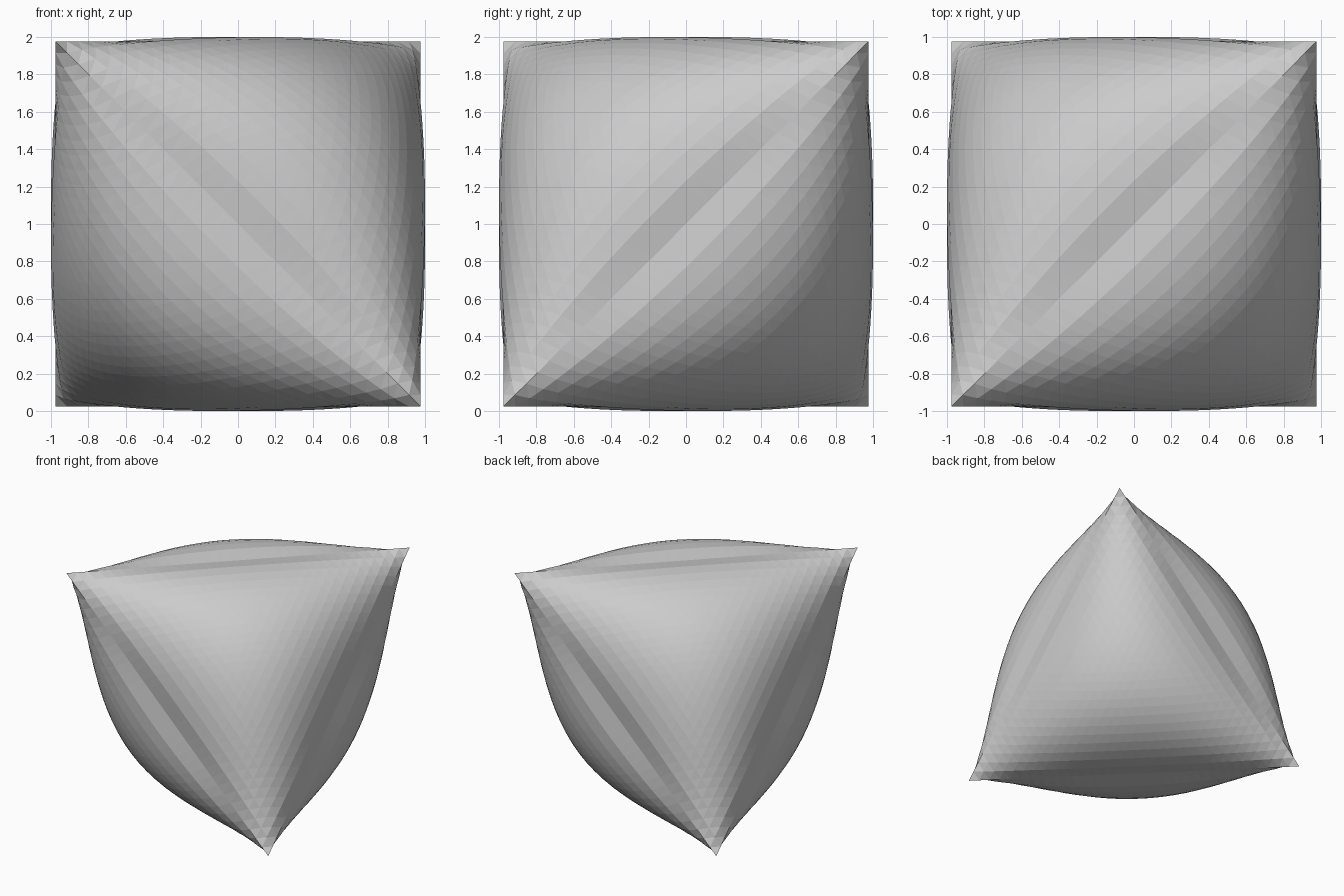
import bpy, bmesh
from mathutils import Vector

if "Cube" in bpy.data.objects:
    bpy.data.objects.remove(bpy.data.objects["Cube"])

N = 32        # rows of triangles per face
R = 0.975     # half-extent of the tetrahedron's corners
BULGE = 0.50  # height of the puffed face centre
POWER = 0.75  # steepness of the puff beside the seams

corners = [Vector(c) * R for c in
           ((-1, -1, 1), (1, 1, 1), (1, -1, -1), (-1, 1, -1))]
lift = Vector((0, 0, 1))


def add_puffed_face(bm, a, b, c):
    """Triangular grid bulging outward, pinched to straight seams."""
    normal = (a + b + c).normalized()
    if (b - a).cross(c - a).dot(normal) < 0:
        b, c = c, b
    grid = {}
    for i in range(N + 1):
        for j in range(N + 1 - i):
            u, v = i / N, j / N
            w = (N - i - j) / N
            h = BULGE * (27 * u * v * w) ** POWER
            grid[i, j] = bm.verts.new(a * w + b * u + c * v + normal * h + lift)
    for i in range(N):
        for j in range(N - i):
            bm.faces.new((grid[i, j], grid[i + 1, j], grid[i, j + 1]))
            if i + j < N - 1:
                bm.faces.new((grid[i + 1, j], grid[i + 1, j + 1], grid[i, j + 1]))


# Four puffed faces welded along their seams
bm = bmesh.new()
for skip in range(4):
    add_puffed_face(bm, *[p for k, p in enumerate(corners) if k != skip])
bmesh.ops.remove_doubles(bm, verts=bm.verts[:], dist=1e-4)
bmesh.ops.recalc_face_normals(bm, faces=bm.faces[:])

mesh = bpy.data.meshes.new("inflated_tetrahedron")
bm.to_mesh(mesh)
bm.free()
bpy.context.collection.objects.link(bpy.data.objects.new("inflated_tetrahedron", mesh))
